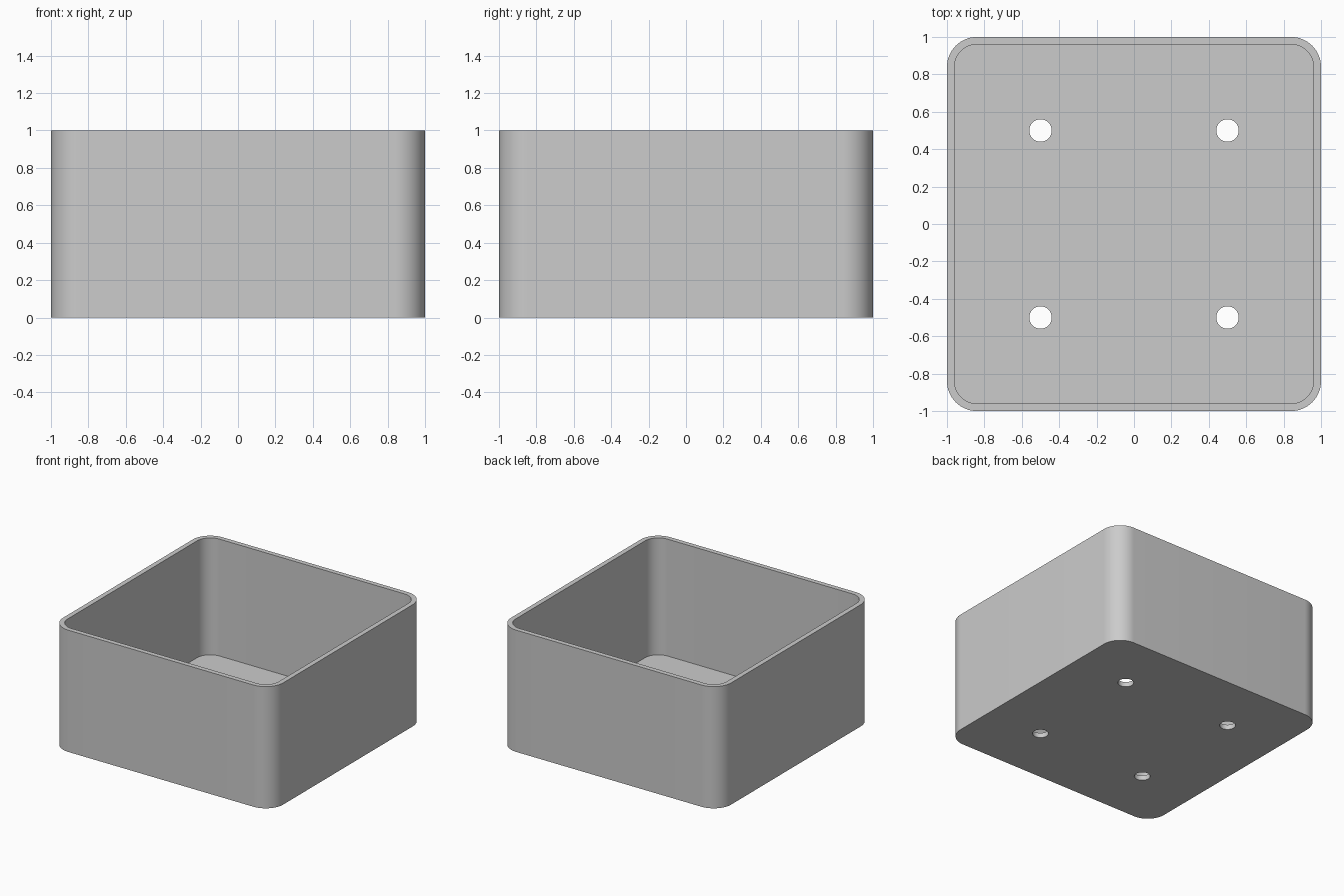
import bpy, bmesh, math

if "Cube" in bpy.data.objects:
    bpy.data.objects.remove(bpy.data.objects["Cube"])

HALF, HEIGHT, WALL, RADIUS = 1.0, 1.0, 0.04, 0.16
HOLE_POS, HOLE_R = 0.5, 0.06


def rounded_square(half, r, steps=16):
    """Outline of a square with rounded corners, anticlockwise."""
    pts = []
    for q, (sx, sy) in enumerate([(1, 1), (-1, 1), (-1, -1), (1, -1)]):
        for i in range(steps + 1):
            a = math.pi / 2 * (q + i / steps)
            pts.append((sx * (half - r) + r * math.cos(a),
                        sy * (half - r) + r * math.sin(a)))
    return pts


def circle(cx, cy, r, n=48):
    return [(cx + r * math.cos(2 * math.pi * i / n),
             cy + r * math.sin(2 * math.pi * i / n)) for i in range(n)]


def prism(name, outline, z0, z1):
    """Extrude a closed outline from z0 to z1."""
    bm = bmesh.new()
    base = bm.faces.new([bm.verts.new((x, y, z0)) for x, y in outline])
    top = bmesh.ops.extrude_face_region(bm, geom=[base])["geom"]
    verts = [g for g in top if isinstance(g, bmesh.types.BMVert)]
    bmesh.ops.translate(bm, verts=verts, vec=(0, 0, z1 - z0))
    bmesh.ops.recalc_face_normals(bm, faces=bm.faces)
    mesh = bpy.data.meshes.new(name)
    bm.to_mesh(mesh)
    bm.free()
    ob = bpy.data.objects.new(name, mesh)
    bpy.context.collection.objects.link(ob)
    return ob


# Open box body
box = prism("open_box", rounded_square(HALF, RADIUS), 0, HEIGHT)
grey = bpy.data.materials.new("light grey")
grey.diffuse_color = (0.6, 0.6, 0.6, 1)
grey.use_nodes = True
grey.node_tree.nodes["Principled BSDF"].inputs["Base Color"].default_value = grey.diffuse_color
box.data.materials.append(grey)

# Cavity and four floor holes
cutters = [prism("cavity_cutter", rounded_square(HALF - WALL, RADIUS - WALL),
                 WALL, HEIGHT + 0.2)]
for sx in (-1, 1):
    for sy in (-1, 1):
        cutters.append(prism("hole_cutter",
                             circle(sx * HOLE_POS, sy * HOLE_POS, HOLE_R), -0.1, 0.2))

bpy.context.view_layer.objects.active = box
box.select_set(True)
for cutter in cutters:
    mod = box.modifiers.new("cut", 'BOOLEAN')
    mod.operation, mod.solver, mod.object = 'DIFFERENCE', 'EXACT', cutter
    bpy.ops.object.modifier_apply(modifier=mod.name)
    bpy.data.objects.remove(cutter)

# Smooth rounded corners, crisp rims
bpy.ops.object.shade_smooth_by_angle(angle=math.radians(30))
